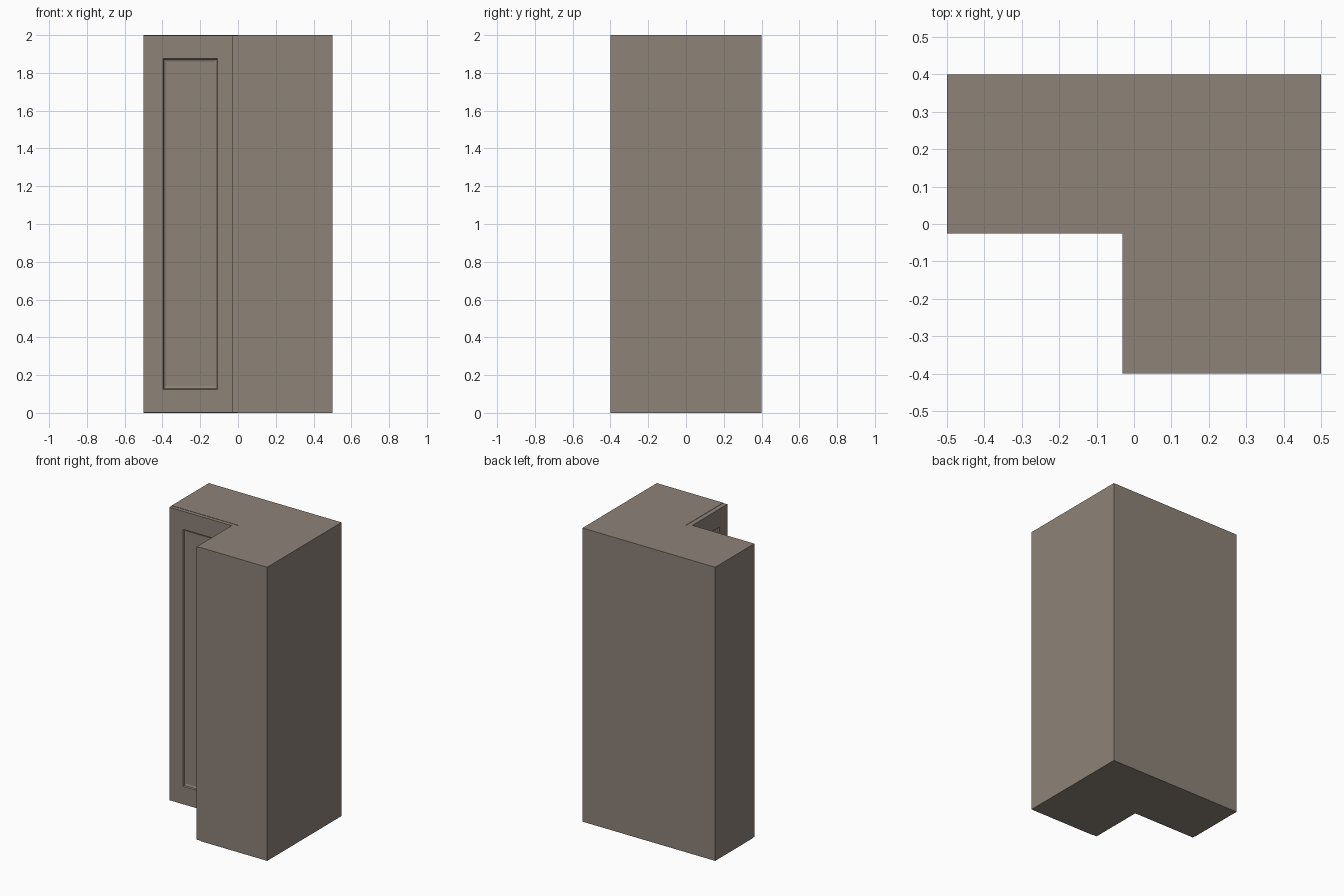
import bpy, bmesh

if "Cube" in bpy.data.objects:
    bpy.data.objects.remove(bpy.data.objects["Cube"])

T = 0.031      # door thickness
SY = 0.8       # depth is a squashed copy of the width

wood = bpy.data.materials.new("taupe_wood")
wood.diffuse_color = (0.27, 0.225, 0.19, 1)
wood.use_nodes = True
wood.node_tree.nodes["Principled BSDF"].inputs["Base Color"].default_value = wood.diffuse_color


def finish(bm, name):
    bmesh.ops.recalc_face_normals(bm, faces=bm.faces)
    mesh = bpy.data.meshes.new(name)
    bm.to_mesh(mesh)
    bm.free()
    mesh.materials.append(wood)
    obj = bpy.data.objects.new(name, mesh)
    bpy.context.collection.objects.link(obj)


# L-shaped carcass, extruded from its footprint
bm = bmesh.new()
outline = [(-.5, 0), (0, 0), (0, -.4), (.5, -.4), (.5, .4), (-.5, .4)]
base = bm.faces.new([bm.verts.new((x, y, 0)) for x, y in outline])
ext = bmesh.ops.extrude_face_region(bm, geom=[base], use_keep_orig=True)
top = [v for v in ext["geom"] if isinstance(v, bmesh.types.BMVert)]
bmesh.ops.translate(bm, verts=top, vec=(0, 0, 2))
finish(bm, "corner_cabinet_carcass")


# Door with recessed panel: nested rectangular rings from back to panel floor
def door(name, place):
    bm = bmesh.new()
    rings = [  # u0, u1, z0, z1, distance from carcass
        (0, .5, .003, 1.998, 0),              # mitred back
        (T, .5, .003, 1.998, T),              # front frame
        (.108, .397, .125, 1.875, T),         # recess rim
        (.112, .393, .129, 1.871, T - .010),  # steep step
        (.125, .379, .142, 1.860, T - .016),  # sloped moulding
    ]
    loops = []
    for u0, u1, z0, z1, d in rings:
        corners = [(u0, z0), (u1, z0), (u1, z1), (u0, z1)]
        loops.append([bm.verts.new(place(u, d, z)) for u, z in corners])
    for a, b in zip(loops, loops[1:]):
        for i in range(4):
            j = (i + 1) % 4
            bm.faces.new((a[i], a[j], b[j], b[i]))
    bm.faces.new(loops[0])
    bm.faces.new(loops[-1])
    finish(bm, name)


door("front_door", lambda u, d, z: (-u, -d * SY, z))
door("side_door", lambda u, d, z: (-d, -u * SY, z))
